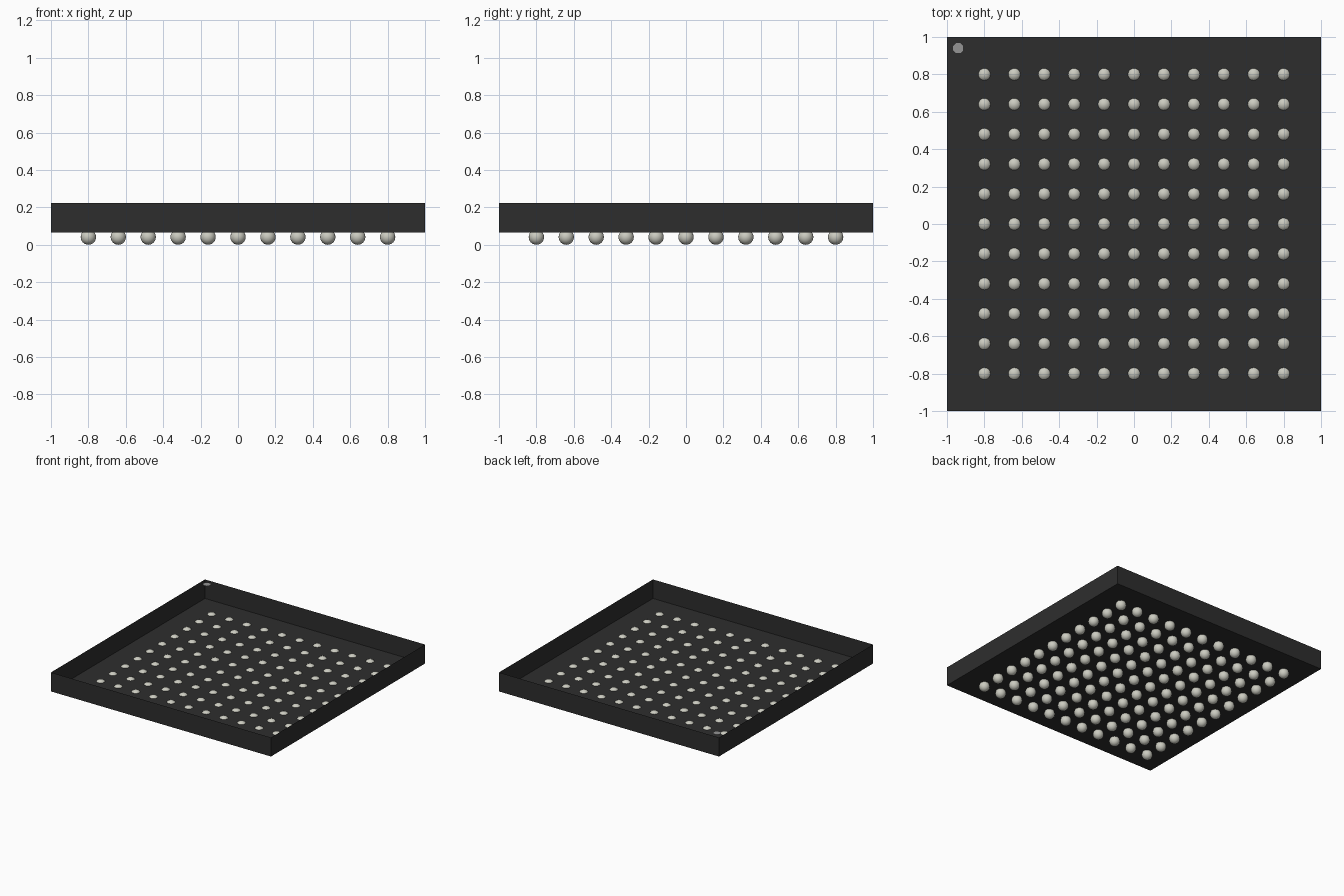
import bpy, bmesh
from math import pi
from mathutils import Matrix

cube = bpy.data.objects.get("Cube")
if cube:
    bpy.data.objects.remove(cube, do_unlink=True)


def material(name, color):
    m = bpy.data.materials.new(name)
    m.use_nodes = True
    m.diffuse_color = (*color, 1)
    m.node_tree.nodes["Principled BSDF"].inputs["Base Color"].default_value = (*color, 1)
    return m


def add_object(name, bm, mat):
    mesh = bpy.data.meshes.new(name)
    bm.to_mesh(mesh)
    bm.free()
    mesh.materials.append(mat)
    obj = bpy.data.objects.new(name, mesh)
    bpy.context.collection.objects.link(obj)
    return obj


black = material("package black", (0.027, 0.027, 0.027))
solder = material("solder grey", (0.6, 0.6, 0.53))
marker = material("marker grey", (0.3, 0.3, 0.3))

BOTTOM, TOP = 0.066, 0.222
RADIUS, PITCH, COUNT = 0.041, 0.16, 11

# Package body: thin-walled tray, open at the top
bm = bmesh.new()
bmesh.ops.create_cube(bm, size=1, matrix=Matrix.Translation((0, 0, (BOTTOM + TOP) / 2))
                      @ Matrix.Diagonal((2, 2, TOP - BOTTOM, 1)))
bmesh.ops.delete(bm, geom=[f for f in bm.faces if f.normal.z > 0.5], context='FACES_ONLY')
add_object("package_body", bm, black)

# Grid of solder balls poking through the floor
bm = bmesh.new()
start = -PITCH * (COUNT - 1) / 2
for i in range(COUNT):
    for j in range(COUNT):
        place = Matrix.Translation((start + i * PITCH, start + j * PITCH, RADIUS))
        bmesh.ops.create_uvsphere(bm, u_segments=20, v_segments=12, radius=RADIUS, matrix=place)
for f in bm.faces:
    f.smooth = True
add_object("solder_balls", bm, solder)

# Corner marker: thin disc level with the rim
bm = bmesh.new()
bmesh.ops.create_cone(bm, cap_ends=True, segments=8, radius1=0.032, radius2=0.032, depth=0.003,
                      matrix=Matrix.Translation((-0.94, 0.94, TOP - 0.0015))
                      @ Matrix.Rotation(pi / 8, 4, 'Z'))
add_object("corner_marker", bm, marker)
